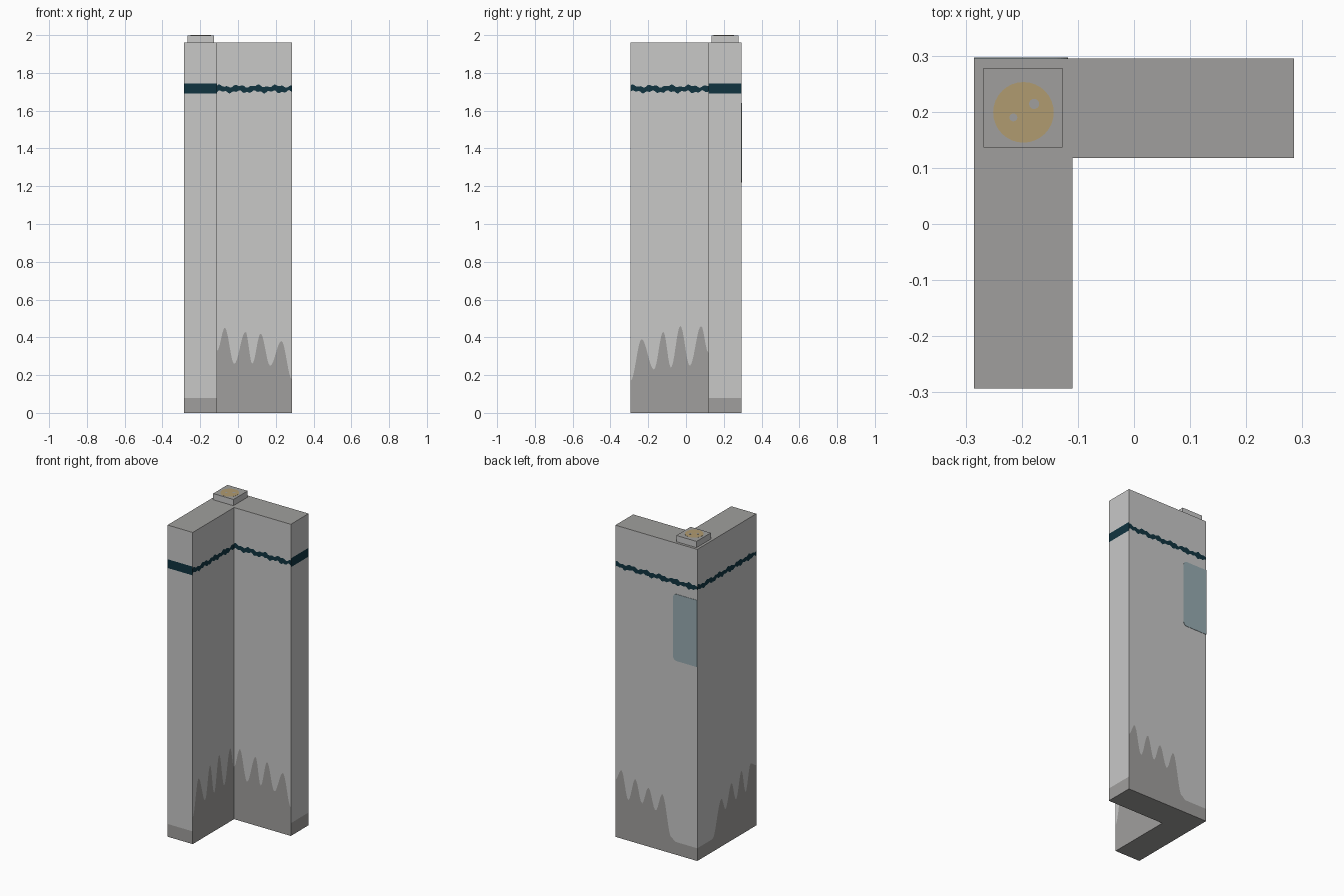
import bpy, bmesh, math
from mathutils import Vector

if "Cube" in bpy.data.objects:
    bpy.data.objects.remove(bpy.data.objects["Cube"])

H = 1.96


def material(name, rgb):
    m = bpy.data.materials.new(name)
    m.diffuse_color = (*rgb, 1)
    m.use_nodes = True
    m.node_tree.nodes["Principled BSDF"].inputs["Base Color"].default_value = m.diffuse_color
    return m


CONCRETE = material("pale concrete", (0.578, 0.578, 0.574))
STAIN = material("dark stain", (0.352, 0.347, 0.337))
BAND = material("deep teal", (0.005, 0.034, 0.051))
PANEL = material("blue grey", (0.314, 0.413, 0.445))
RUST = material("ochre", (0.434, 0.328, 0.162))


def finish(name, bm, mats):
    mesh = bpy.data.meshes.new(name)
    bm.to_mesh(mesh)
    bm.free()
    for m in mats:
        mesh.materials.append(m)
    ob = bpy.data.objects.new(name, mesh)
    bpy.context.collection.objects.link(ob)
    return ob


def ease(points, u):
    """Height at u on a softly curved line through the points."""
    for (u0, h0), (u1, h1) in zip(points, points[1:]):
        if u <= u1:
            t = max(0, (u - u0) / (u1 - u0))
            return h0 + (h1 - h0) * (1 - math.cos(math.pi * t)) / 2
    return points[-1][1]


def plate(name, outline, origin, right, up, thick, mat):
    """Thin plate from a 2D outline, raised along right x up."""
    right, up = Vector(right), Vector(up)
    out = right.cross(up) * thick
    bm = bmesh.new()
    low = [bm.verts.new(Vector(origin) + right * a + up * b) for a, b in outline]
    high = [bm.verts.new(v.co + out) for v in low]
    bm.faces.new(high)
    n = len(low)
    for i in range(n):
        j = (i + 1) % n
        bm.faces.new((low[i], low[j], high[j], high[i]))
    return finish(name, bm, [mat])


# Footprint corners, counter-clockwise from the front left
A, B, C = (-.285, -.293), (-.11, -.293), (-.11, .118)
D, E, F = (.285, .118), (.285, .295), (-.285, .295)

# Each wall: start, end, damp-stain outline, ragged band or not
FLAT = [(0, .08), (1, .08)]
WALLS = [
    (A, B, FLAT, False),
    (B, C, [(0, .17), (.058, .39), (.123, .23), (.173, .43), (.213, .24),
            (.263, .46), (.313, .25), (.373, .46), (.411, .32)], True),
    (C, D, [(0, .33), (.04, .45), (.09, .26), (.15, .43), (.185, .26),
            (.23, .42), (.28, .25), (.34, .38), (.395, .18)], True),
    (D, E, FLAT, False),
    (E, F, [(0, .36), (.042, .43), (.09, .255), (.139, .40), (.185, .26),
            (.23, .37), (.28, .24), (.327, .355), (.39, .10), (.42, .08), (.57, .08)], True),
    (F, A, [(0, .08), (.15, .08), (.24, .30), (.28, .22), (.34, .36), (.385, .24),
            (.44, .40), (.48, .25), (.53, .41), (.588, .38)], True),
]

# L-shaped pillar: walls cut into stain, plain, band and plain strips
bm = bmesh.new()
for start, end, stain, ragged in WALLS:
    start, end = Vector(start), Vector(end)
    length = (end - start).length
    n = 64 if ragged else 1
    columns = []
    for i in range(n + 1):
        u = length * i / n
        p = start.lerp(end, i / n)
        lo, hi = 1.69, 1.745
        if ragged:
            lo = 1.70 + .005 * math.sin(u * 70) + .004 * math.sin(u * 170)
            hi = 1.73 + .005 * math.sin(u * 62 + 1) + .004 * math.sin(u * 150)
        columns.append([bm.verts.new((p.x, p.y, z))
                        for z in (0, ease(stain, u), lo, hi, H)])
    for a, b in zip(columns, columns[1:]):
        for k, mat in enumerate((1, 0, 2, 0)):
            bm.faces.new((a[k], b[k], b[k + 1], a[k + 1])).material_index = mat

# Underside, and top with a pale rim round a dark inset
corners = [w[0] for w in WALLS]
under = bm.faces.new([bm.verts.new((x, y, 0)) for x, y in reversed(corners)])
under.material_index = 1
top = bm.faces.new([bm.verts.new((x, y, H)) for x, y in corners])
bm.normal_update()
bmesh.ops.inset_region(bm, faces=[top], thickness=.019, use_even_offset=True)
top.material_index = 1
bmesh.ops.remove_doubles(bm, verts=bm.verts, dist=1e-5)
finish("pillar", bm, [CONCRETE, STAIN, BAND])

# Square cap block on the corner, stained on top
bm = bmesh.new()
bmesh.ops.create_cube(bm, size=1)
for v in bm.verts:
    v.co = (-.1975 + v.co.x * .141, .207 + v.co.y * .142, 1.9785 + v.co.z * .041)
bm.normal_update()
for f in bm.faces:
    f.material_index = 1 if f.normal.z > .5 else 0
finish("cap_block", bm, [CONCRETE, STAIN])


# Ochre spot on the cap with two small gaps
def disc(r, n=32):
    return [(r * math.cos(math.tau * i / n), r * math.sin(math.tau * i / n)) for i in range(n)]


for name, x, y, r, z, mat in (("cap_spot", -.197, .199, .054, 1.998, RUST),
                              ("spot_gap_large", -.178, .214, .009, 1.9985, STAIN),
                              ("spot_gap_small", -.215, .190, .007, 1.9985, STAIN)):
    plate(name, disc(r), (x, y, z), (1, 0, 0), (0, 1, 0), .0015, mat)

# Blue-grey panel on the back, rounded on the side away from the corner
w, h, r = .167, .42, .025
outline = [(w, 0), (w, h)]
for cy, a0 in ((h - r, 90), (r, 180)):
    for i in range(7):
        a = math.radians(a0 + 15 * i)
        outline.append((r + r * math.cos(a), cy + r * math.sin(a)))
plate("back_panel", outline, (-.118, .295, 1.22), (-1, 0, 0), (0, 0, 1), .002, PANEL)
